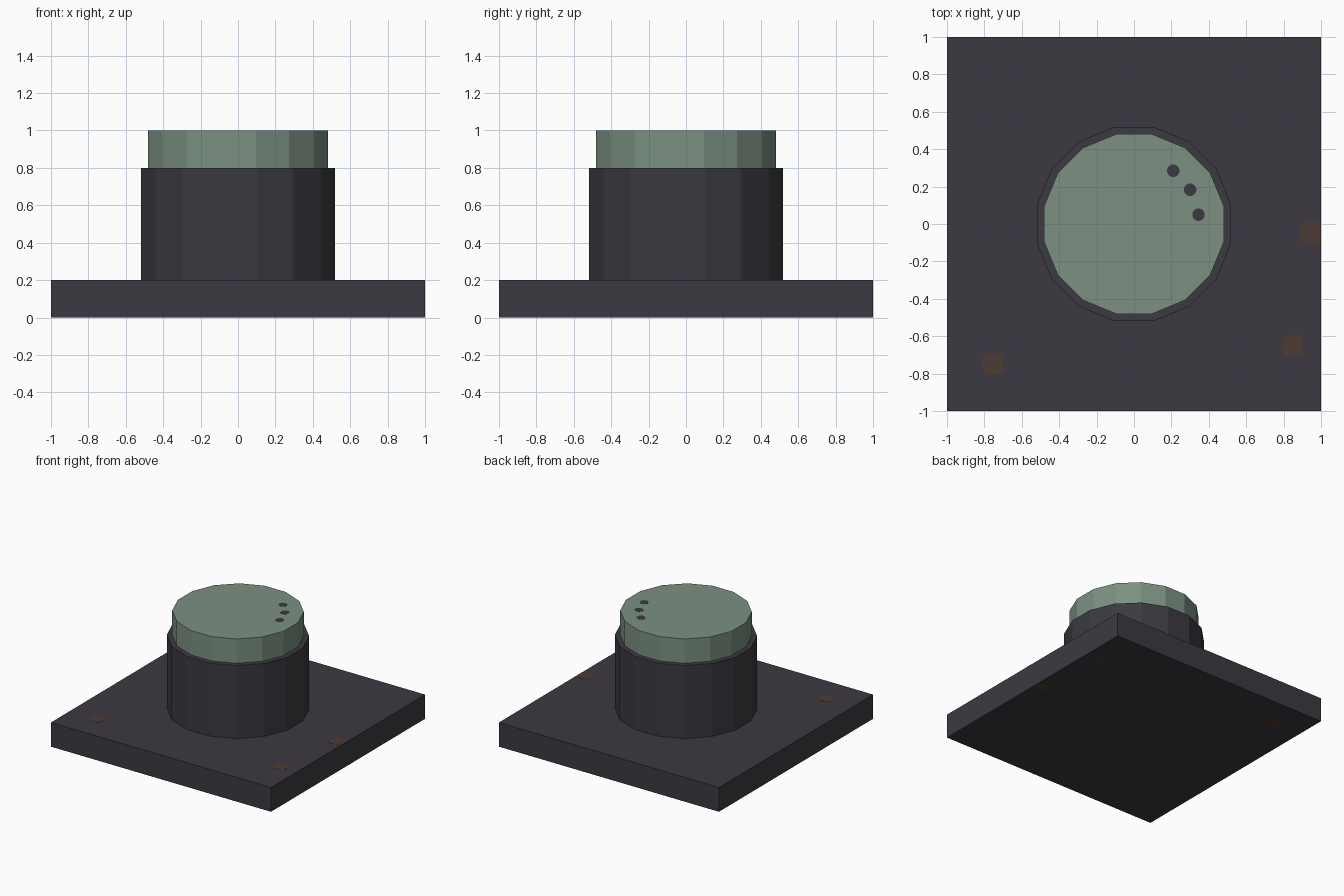
import bpy
import bmesh
from math import cos, sin, pi, copysign

cube = bpy.data.objects.get("Cube")
if cube:
    bpy.data.objects.remove(cube, do_unlink=True)


def material(name, color):
    mat = bpy.data.materials.new(name)
    mat.use_nodes = True
    mat.diffuse_color = (*color, 1)
    bsdf = mat.node_tree.nodes["Principled BSDF"]
    bsdf.inputs["Base Color"].default_value = (*color, 1)
    bsdf.inputs["Roughness"].default_value = 0.8
    return mat


charcoal = material("charcoal", (0.045, 0.042, 0.053))
sage = material("sage_green", (0.200, 0.280, 0.225))
rust = material("rust_brown", (0.076, 0.045, 0.033))


def prism(name, outline, z0, z1, mat):
    """Extrude a flat outline straight up from z0 to z1."""
    bm = bmesh.new()
    base = bm.faces.new([bm.verts.new((x, y, z0)) for x, y in outline])
    top = bmesh.ops.extrude_face_region(bm, geom=[base])["geom"]
    verts = [v for v in top if isinstance(v, bmesh.types.BMVert)]
    bmesh.ops.translate(bm, verts=verts, vec=(0, 0, z1 - z0))
    bmesh.ops.recalc_face_normals(bm, faces=bm.faces)
    mesh = bpy.data.meshes.new(name)
    bm.to_mesh(mesh)
    bm.free()
    mesh.materials.append(mat)
    obj = bpy.data.objects.new(name, mesh)
    bpy.context.collection.objects.link(obj)
    return obj


def polygon(sides, radius, cx=0, cy=0):
    """Regular polygon with flats facing the axes."""
    angles = [(i + 0.5) * 2 * pi / sides for i in range(sides)]
    return [(cx + radius * cos(a), cy + radius * sin(a)) for a in angles]


def rounded_square(cx, cy, half):
    """Superellipse patch, trimmed at the edge of the base plate."""
    def bulge(t):
        return copysign(abs(t) ** 0.5, t)
    angles = [(i + 0.5) * pi / 8 for i in range(16)]
    return [(min(cx + half * bulge(cos(a)), 1), cy + half * bulge(sin(a)))
            for a in angles]


# Base plate, column and cap
LIFT = 0.001
prism("base_plate", [(-1, -1), (1, -1), (1, 1), (-1, 1)], LIFT, 0.2, charcoal)
prism("column", polygon(16, 0.53), 0.2, 0.8, charcoal)
prism("cap", polygon(16, 0.49), 0.8, 1.0, sage)

# Dark dots on the cap
for i, (x, y) in enumerate([(0.21, 0.285), (0.30, 0.183), (0.345, 0.05)]):
    prism(f"cap_dot_{i + 1}", polygon(12, 0.034, x, y), 0.999, 1 + LIFT, charcoal)

# Rust patches on the plate, mirrored front to back on its underside
for i, (x, y) in enumerate([(-0.755, -0.748), (0.848, -0.65), (0.945, -0.047)]):
    prism(f"rust_patch_top_{i + 1}", rounded_square(x, y, 0.056),
          0.199, 0.2 + LIFT, rust)
    prism(f"rust_patch_bottom_{i + 1}", rounded_square(x, -y, 0.056),
          0, 2 * LIFT, rust)
